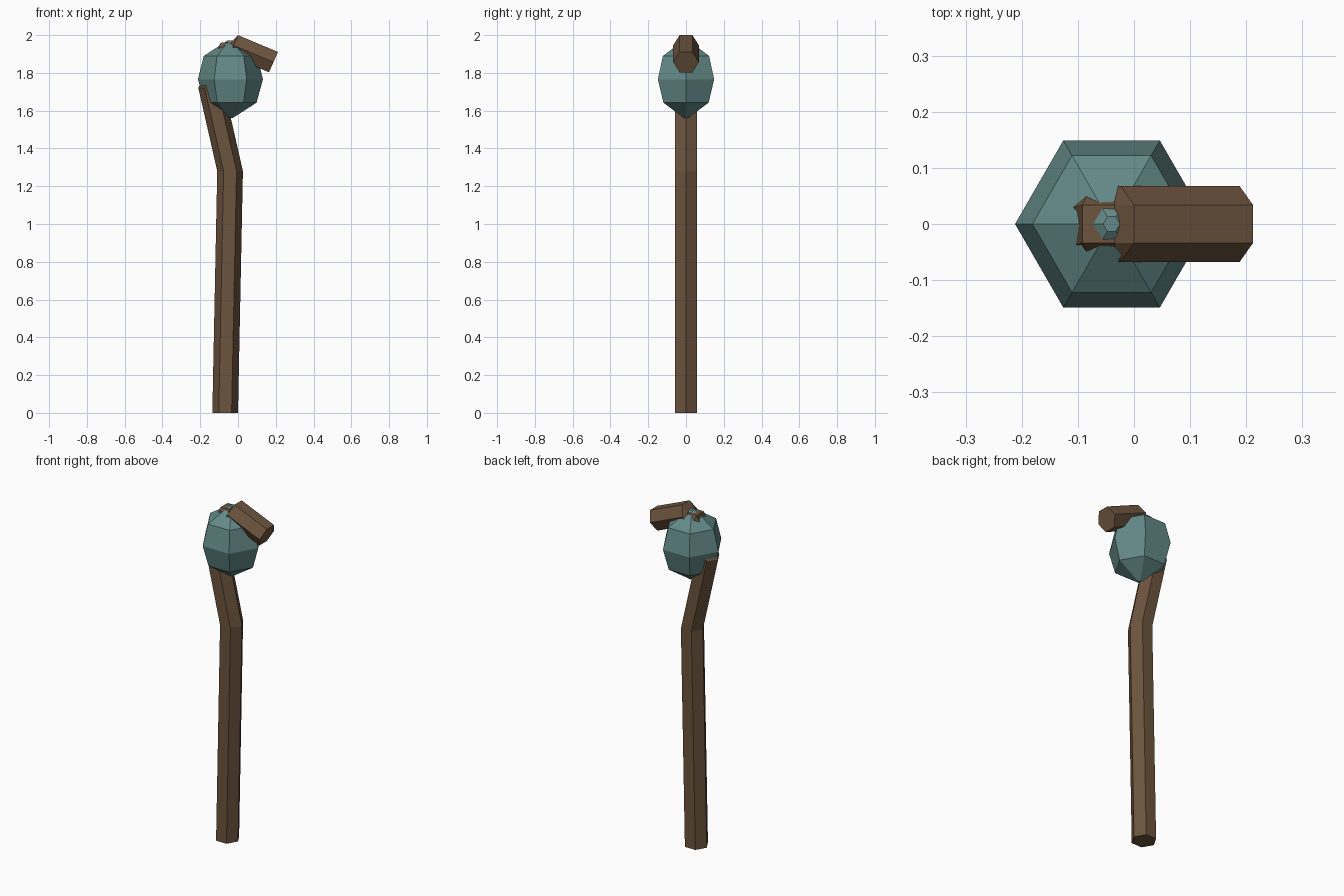
import bpy, bmesh
from math import sin, cos, radians, pi
from mathutils import Vector

if "Cube" in bpy.data.objects:
    bpy.data.objects.remove(bpy.data.objects["Cube"])


def material(name, rgb):
    m = bpy.data.materials.new(name)
    m.diffuse_color = (*rgb, 1)
    m.use_nodes = True
    m.node_tree.nodes["Principled BSDF"].inputs["Base Color"].default_value = m.diffuse_color
    return m


def loft(name, rings, mat):
    """Bridge six-sided rings of points and cap both ends."""
    bm = bmesh.new()
    loops = [[bm.verts.new(p) for p in ring] for ring in rings]
    for a, b in zip(loops, loops[1:]):
        for i in range(6):
            j = (i + 1) % 6
            bm.faces.new((a[i], a[j], b[j], b[i]))
    bm.faces.new(loops[0])
    bm.faces.new(loops[-1])
    bmesh.ops.remove_doubles(bm, verts=bm.verts, dist=0.0001)
    bmesh.ops.recalc_face_normals(bm, faces=bm.faces)
    me = bpy.data.meshes.new(name)
    bm.to_mesh(me)
    bm.free()
    me.materials.append(mat)
    ob = bpy.data.objects.new(name, me)
    bpy.context.collection.objects.link(ob)
    return ob


def stick_ring(x, z, angle, phase, r=0.068):
    """Hexagon around (x, z); angle is the outward direction in the xz plane."""
    u = Vector((cos(radians(angle)), 0, sin(radians(angle))))
    pts = []
    for k in range(6):
        a = radians(60 * k + phase)
        pts.append(Vector((x, 0, z)) + r * (cos(a) * u + sin(a) * Vector((0, 1, 0))))
    return pts


wood = material("wood", (0.15, 0.088, 0.048))
stone = material("stone", (0.125, 0.25, 0.245))

# Bent wooden shaft, curling through the orb and out over the top
path = [
    (-0.068, 0.0, 180, 0),
    (-0.042, 1.28, 180, 0),
    (-0.142, 1.72, 180, 0),
    (-0.075, 1.903, 107, 30),
    (-0.035, 1.903, 90, 30),
    (-0.024, 1.946, 66, 30),
    (0.188, 1.857, 66, 30),
]
loft("staff_shaft", [stick_ring(*p) for p in path], wood)

# Faceted six-sided orb: (radius, height)
profile = [(0.012, 1.561), (0.138, 1.642), (0.172, 1.766), (0.141, 1.89), (0.015, 1.972)]
loft("orb", [[Vector((-0.04 + r * cos(k * pi / 3), r * sin(k * pi / 3), z)) for k in range(6)]
             for r, z in profile], stone)
